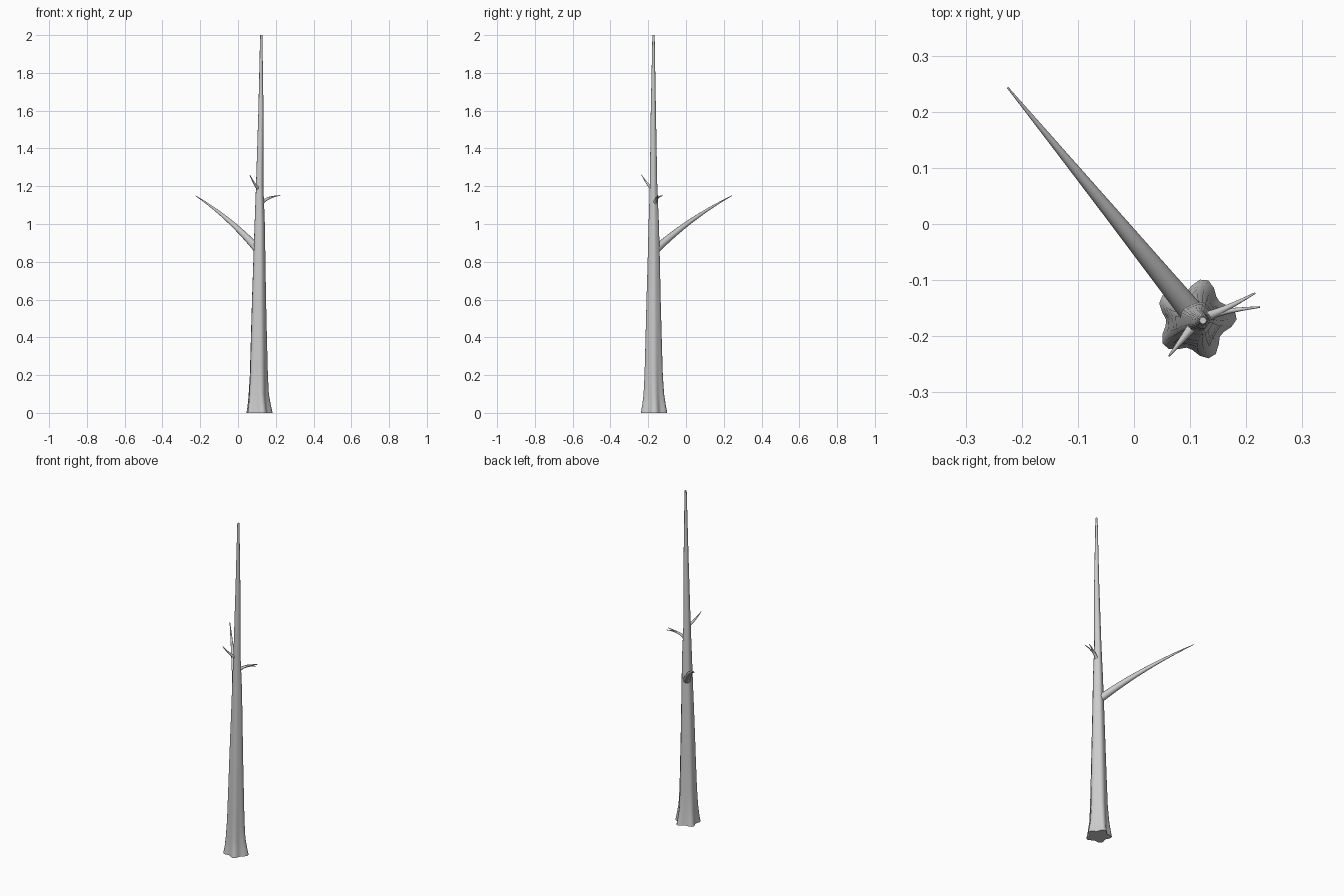
import bpy, bmesh, math
from mathutils import Vector

if "Cube" in bpy.data.objects:
    bpy.data.objects.remove(bpy.data.objects["Cube"])


def loft(name, rings, angle=40):
    """Skin a list of equal-sized vertex rings and cap both ends."""
    bm = bmesh.new()
    loops = [[bm.verts.new(p) for p in ring] for ring in rings]
    n = len(loops[0])
    for a, b in zip(loops, loops[1:]):
        for i in range(n):
            j = (i + 1) % n
            bm.faces.new((a[i], a[j], b[j], b[i]))
    bm.faces.new(loops[0][::-1])
    bm.faces.new(loops[-1])
    bmesh.ops.recalc_face_normals(bm, faces=bm.faces)
    mesh = bpy.data.meshes.new(name)
    bm.to_mesh(mesh)
    bm.free()
    obj = bpy.data.objects.new(name, mesh)
    bpy.context.collection.objects.link(obj)
    bpy.ops.object.select_all(action='DESELECT')
    obj.select_set(True)
    bpy.context.view_layer.objects.active = obj
    bpy.ops.object.shade_smooth_by_angle(angle=math.radians(angle))
    return obj


def branch(name, start, bend, tip, r0, r1=0.0015, sides=10, steps=8):
    """Tapered tube along a quadratic curve."""
    a, b, c = Vector(start), Vector(bend), Vector(tip)
    rings = []
    for k in range(steps + 1):
        t = k / steps
        p = a * (1 - t) ** 2 + b * 2 * t * (1 - t) + c * t * t
        d = ((b - a) * (1 - t) + (c - b) * t).normalized()
        u = d.cross(Vector((0, 0, 1))).normalized()
        v = u.cross(d)
        r = r0 + (r1 - r0) * t
        rings.append([p + (u * math.cos(w) + v * math.sin(w)) * r
                      for w in (2 * math.pi * i / sides for i in range(sides))])
    return loft(name, rings)


# Trunk: (height, centre x, centre y, radius, depth of the five root lobes)
sections = [
    (0.00, 0.110, -0.170, 0.063, 0.17),
    (0.04, 0.109, -0.170, 0.057, 0.15),
    (0.10, 0.107, -0.171, 0.051, 0.11),
    (0.20, 0.108, -0.172, 0.047, 0.07),
    (0.40, 0.109, -0.172, 0.042, 0.05),
    (0.60, 0.110, -0.172, 0.037, 0.04),
    (0.80, 0.112, -0.171, 0.032, 0.04),
    (1.00, 0.114, -0.171, 0.027, 0.04),
    (1.20, 0.114, -0.172, 0.0195, 0.04),
    (1.60, 0.121, -0.173, 0.0135, 0.03),
    (2.00, 0.123, -0.172, 0.006, 0.0),
]
SIDES = 30
trunk_rings = []
for z, cx, cy, r, lobe in sections:
    ring = []
    for i in range(SIDES):
        w = 2 * math.pi * i / SIDES
        rr = r * (1 + lobe * math.cos(5 * (w - math.radians(4))))
        ring.append((cx + rr * math.cos(w), cy + rr * math.sin(w), z))
    trunk_rings.append(ring)
loft("trunk", trunk_rings, 50)

# Long side branch
branch("long_branch", (0.105, -0.160, 0.865), (-0.045, 0.025, 1.035),
       (-0.225, 0.243, 1.15), 0.022, sides=12, steps=10)

# Short upper twig
branch("upper_twig", (0.109, -0.177, 1.185), (0.088, -0.203, 1.205),
       (0.0625, -0.235, 1.26), 0.010)

# Forked twig
branch("forked_twig", (0.120, -0.168, 1.10), (0.145, -0.162, 1.145),
       (0.216, -0.123, 1.15), 0.011)
branch("forked_twig_side", (0.141, -0.161, 1.123), (0.165, -0.154, 1.142),
       (0.224, -0.148, 1.152), 0.0075)
